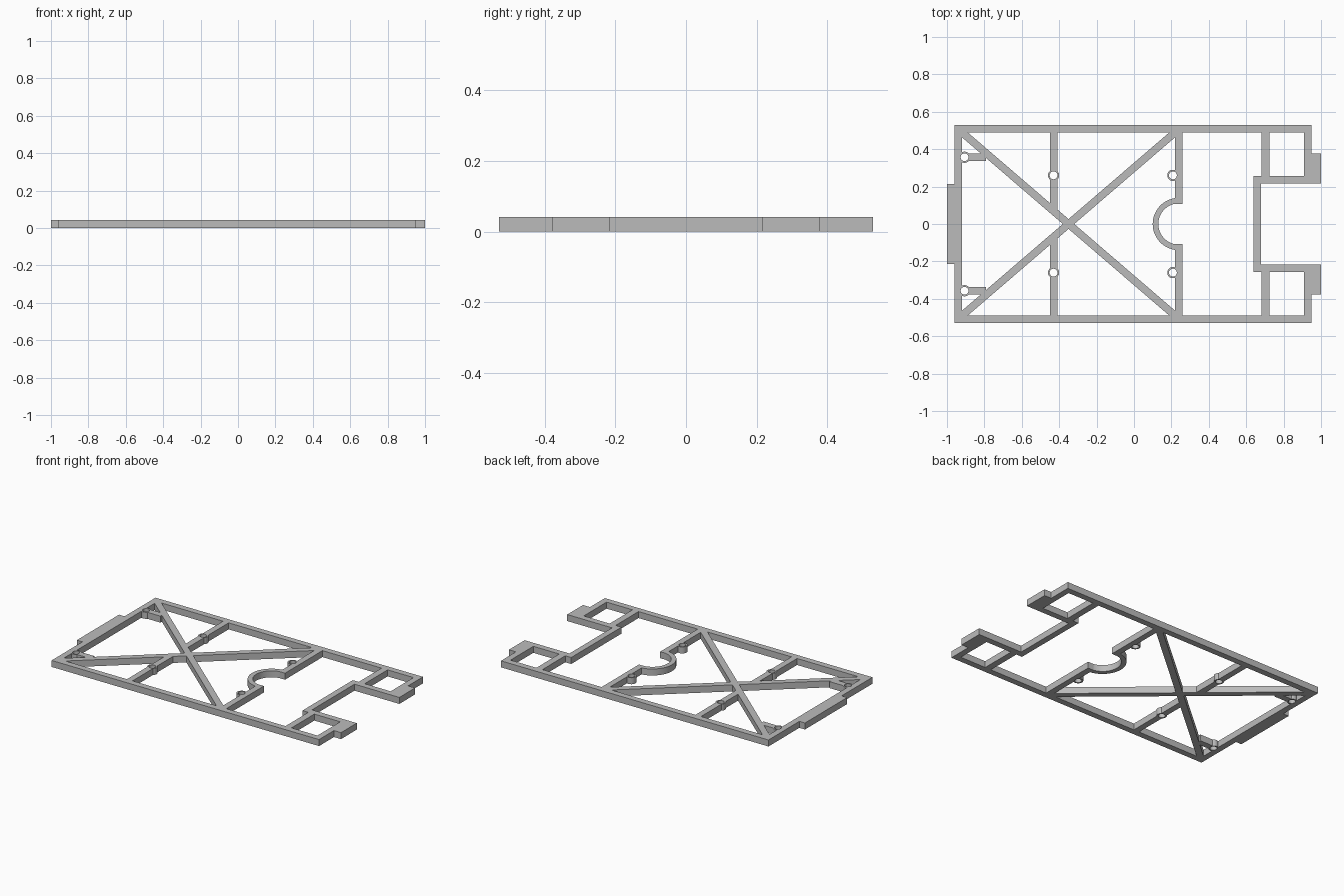
import bpy, bmesh
from math import sin, cos, pi, hypot, radians

if "Cube" in bpy.data.objects:
    bpy.data.objects.remove(bpy.data.objects["Cube"])

H = 0.042   # plate thickness
W = 0.04    # strut width

grey = bpy.data.materials.new("plain grey")
grey.use_nodes = True
colour = (0.5, 0.5, 0.5, 1)
grey.diffuse_color = colour
grey.node_tree.nodes["Principled BSDF"].inputs["Base Color"].default_value = colour


def prism(name, points, z0=0.0, z1=H):
    """Extrude a flat outline upward."""
    bm = bmesh.new()
    face = bm.faces.new([bm.verts.new((x, y, z0)) for x, y in points])
    top = bmesh.ops.extrude_face_region(bm, geom=[face])["geom"]
    verts = [v for v in top if isinstance(v, bmesh.types.BMVert)]
    bmesh.ops.translate(bm, verts=verts, vec=(0, 0, z1 - z0))
    bmesh.ops.recalc_face_normals(bm, faces=bm.faces)
    mesh = bpy.data.meshes.new(name)
    bm.to_mesh(mesh)
    bm.free()
    mesh.materials.append(grey)
    ob = bpy.data.objects.new(name, mesh)
    bpy.context.collection.objects.link(ob)
    return ob


def bar(name, x0, x1, y0, y1):
    return prism(name, [(x0, y0), (x1, y0), (x1, y1), (x0, y1)])


def strut(name, a, b):
    """Bar of standard width between two points."""
    dx, dy = b[0] - a[0], b[1] - a[1]
    n = hypot(dx, dy) / (W / 2)
    px, py = -dy / n, dx / n
    return prism(name, [(a[0] + px, a[1] + py), (a[0] - px, a[1] - py),
                        (b[0] - px, b[1] - py), (b[0] + px, b[1] + py)])


def arc(cx, cy, r, a0, a1, n):
    steps = [a0 + (a1 - a0) * i / n for i in range(n + 1)]
    return [(cx + r * cos(a), cy + r * sin(a)) for a in steps]


def disc(name, cx, cy, r, z0=0.0, z1=H):
    return prism(name, arc(cx, cy, r, 0, 2 * pi, 32)[:-1], z0, z1)


def combine(target, other, operation):
    """Apply a boolean and discard the operand."""
    mod = target.modifiers.new("join", "BOOLEAN")
    mod.operation, mod.solver, mod.object = operation, "EXACT", other
    deps = bpy.context.evaluated_depsgraph_get()
    mesh = bpy.data.meshes.new_from_object(target.evaluated_get(deps))
    target.modifiers.clear()
    target.data = mesh
    bpy.data.objects.remove(other)


# Spine of the frame: end rail and its tab
frame = bar("frame", -0.96, -0.92, -0.53, 0.53)
parts = [bar("end_tab", -1, -0.94, -0.215, 0.215),
         bar("notch_back", 0.64, 0.68, -0.257, 0.257)]

# Parts repeated on both sides
for s, side in ((1, "back"), (-1, "front")):
    def side_bar(name, x0, x1, y0, y1):
        parts.append(bar(f"{name}_{side}", x0, x1, *sorted((s * y0, s * y1))))

    side_bar("side_rail", -0.96, 0.95, 0.49, 0.53)
    side_bar("fork_end", 0.91, 0.95, 0.217, 0.51)
    side_bar("fork_tab", 0.93, 1.0, 0.217, 0.378)
    side_bar("fork_inner", 0.66, 0.95, 0.217, 0.257)
    side_bar("fork_cross", 0.682, 0.725, 0.24, 0.51)
    side_bar("middle_cross", -0.45, -0.41, 0.07, 0.51)
    side_bar("arc_cross", 0.22, 0.26, 0.108, 0.51)
    side_bar("corner_web", -0.906, -0.79, 0.337, 0.378)

# Diagonal bracing
for s in (1, -1):
    parts.append(strut("diagonal", (-0.93, 0.4986 * s), (0.23, -0.4986 * s)))

# Half-ring around the central opening
parts.append(prism("half_ring", arc(0.24, 0, 0.14, pi / 2, 1.5 * pi, 32)
                   + arc(0.24, 0, 0.11, 1.5 * pi, pi / 2, 32)))

# Screw bosses and their through holes
holes = []
for s in (1, -1):
    for x, y in ((-0.906, 0.357), (-0.43, 0.26), (0.208, 0.26)):
        parts.append(disc("boss", x, s * y, 0.03))
        holes.append(disc("hole", x, s * y, 0.021, -0.02, H + 0.02))

for part in parts:
    combine(frame, part, "UNION")
for hole in holes:
    combine(frame, hole, "DIFFERENCE")

# One material slot, smooth round walls, sharp corners
frame.data.materials.clear()
frame.data.materials.append(grey)
for poly in frame.data.polygons:
    poly.material_index = 0
bpy.ops.object.select_all(action="DESELECT")
frame.select_set(True)
bpy.context.view_layer.objects.active = frame
bpy.ops.object.shade_smooth_by_angle(angle=radians(30))
